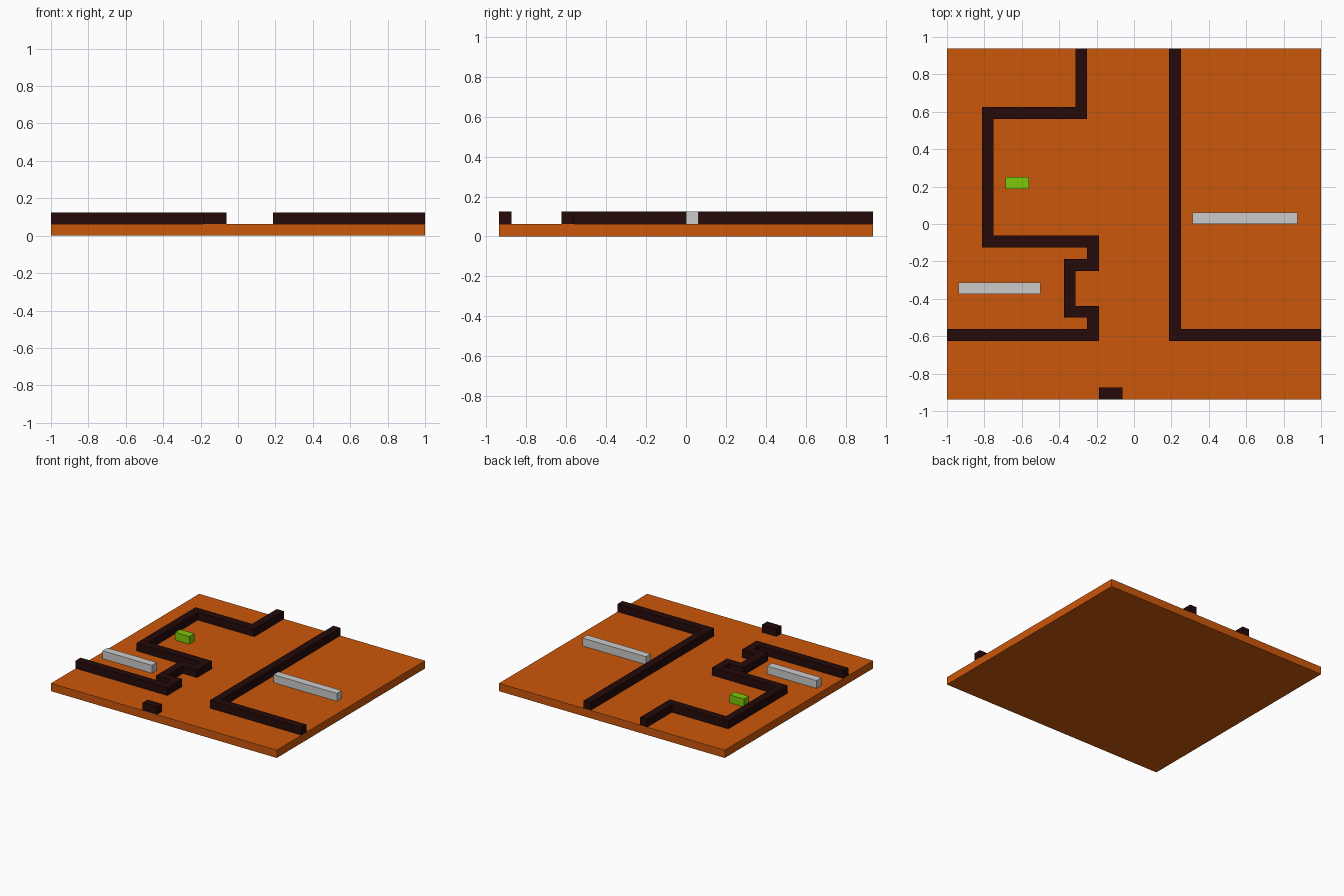
import bpy, bmesh
from mathutils import Vector

if "Cube" in bpy.data.objects:
    bpy.data.objects.remove(bpy.data.objects["Cube"], do_unlink=True)

U = 1 / 16  # layout module: every part sits on this grid


def material(name, rgb):
    m = bpy.data.materials.new(name)
    m.use_nodes = True
    m.diffuse_color = (*rgb, 1)
    m.node_tree.nodes["Principled BSDF"].inputs["Base Color"].default_value = (*rgb, 1)
    return m


orange = material("burnt orange", (0.60, 0.095, 0.003))
dark = material("dark brown", (0.018, 0.003, 0.003))
grey = material("light grey", (0.60, 0.60, 0.60))
green = material("lime green", (0.20, 0.58, 0.003))


def finish(name, bm, mat):
    bmesh.ops.recalc_face_normals(bm, faces=bm.faces[:])
    me = bpy.data.meshes.new(name)
    bm.to_mesh(me)
    bm.free()
    me.materials.append(mat)
    bpy.context.collection.objects.link(bpy.data.objects.new(name, me))


def box(name, x0, x1, y0, y1, z0, z1, mat):
    bm = bmesh.new()
    bmesh.ops.create_cube(bm, size=1)
    size = Vector((x1 - x0, y1 - y0, z1 - z0)) * U
    mid = Vector((x0 + x1, y0 + y1, z0 + z1)) * U / 2
    bmesh.ops.scale(bm, vec=size, verts=bm.verts)
    bmesh.ops.translate(bm, vec=mid, verts=bm.verts)
    finish(name, bm, mat)


def wall(name, path, mat):
    """Square-section wall with mitred corners along a centre line."""
    pts = [Vector(p) for p in path]
    dirs = [(b - a).normalized() for a, b in zip(pts, pts[1:])]
    bm = bmesh.new()
    rows = []
    for i, p in enumerate(pts):
        d0, d1 = dirs[max(i - 1, 0)], dirs[min(i, len(dirs) - 1)]
        n0, n1 = Vector((-d0.y, d0.x)), Vector((-d1.y, d1.x))
        off = (n0 + n1) / (1 + n0.dot(n1)) / 2
        rows.append([bm.verts.new(((p.x + s * off.x) * U, (p.y + s * off.y) * U, U))
                     for s in (1, -1)])
    for a, b in zip(rows, rows[1:]):
        bm.faces.new((a[0], a[1], b[1], b[0]))
    ext = bmesh.ops.extrude_face_region(bm, geom=bm.faces[:], use_keep_orig=True)
    top = [v for v in ext["geom"] if isinstance(v, bmesh.types.BMVert)]
    bmesh.ops.translate(bm, vec=(0, 0, U), verts=top)
    finish(name, bm, mat)


# Base slab
box("floor", -16, 16, -15, 15, 0, 1, orange)

# Walls
wall("left_wall", [(-4.5, 15), (-4.5, 9.5), (-12.5, 9.5), (-12.5, -1.5), (-3.5, -1.5),
                   (-3.5, -3.5), (-5.5, -3.5), (-5.5, -7.5), (-3.5, -7.5),
                   (-3.5, -9.5), (-16, -9.5)], dark)
wall("right_wall", [(3.5, 15), (3.5, -9.5), (16, -9.5)], dark)
box("front_block", -3, -1, -15, -14, 1, 2, dark)

# Loose bars and small block
box("right_bar", 5, 14, 0, 1, 1, 2, grey)
box("left_bar", -15, -8, -6, -5, 1, 2, grey)
box("green_block", -11, -9, 3, 4, 1, 2, green)
